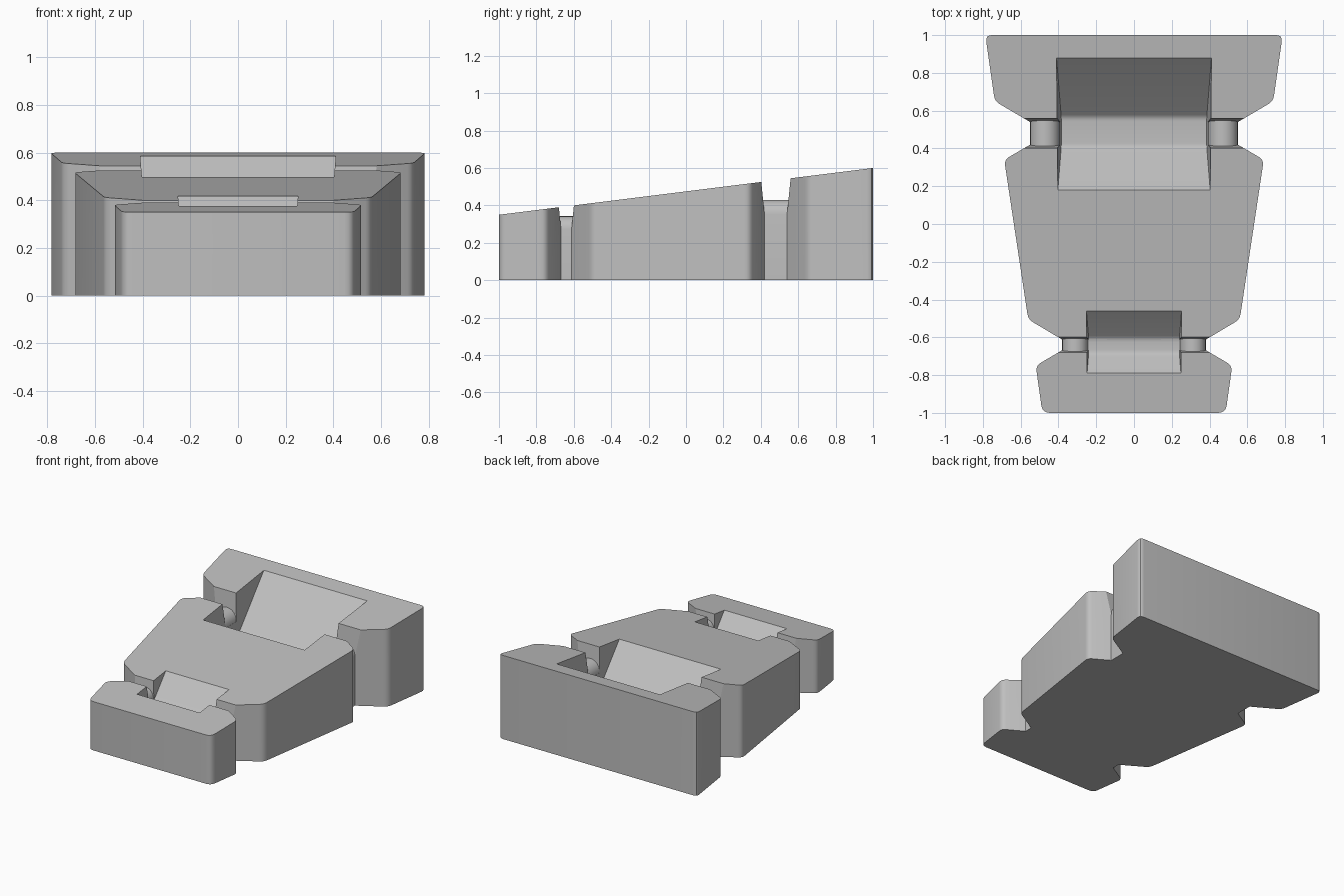
import bpy
import bmesh
from math import pi, sin, cos
from mathutils import Vector

cube = bpy.data.objects.get("Cube")
if cube:
    bpy.data.objects.remove(cube, do_unlink=True)

grey = bpy.data.materials.new("plain_grey")
grey.use_nodes = True
grey.diffuse_color = (0.52, 0.52, 0.52, 1)
grey.node_tree.nodes["Principled BSDF"].inputs["Base Color"].default_value = (0.52, 0.52, 0.52, 1)


def rounded(points, steps=4):
    """Round each (a, b, radius) corner of a closed profile."""
    result = []
    for i, (a, b, r) in enumerate(points):
        p = Vector((a, b))
        if r == 0:
            result.append(p)
            continue
        before = Vector(points[i - 1][:2]) - p
        after = Vector(points[(i + 1) % len(points)][:2]) - p
        start, end = p + before.normalized() * r, p + after.normalized() * r
        for k in range(steps + 1):
            t = k / steps
            result.append(start * (1 - t) ** 2 + p * 2 * t * (1 - t) + end * t ** 2)
    return result


def prism(name, profile, place):
    """Join two copies of a profile; place(a, b, side) gives the 3D point."""
    bm = bmesh.new()
    ends = [[bm.verts.new(place(a, b, s)) for a, b in profile] for s in (0, 1)]
    n = len(profile)
    bm.faces.new(ends[0])
    bm.faces.new(ends[1][::-1])
    for i in range(n):
        j = (i + 1) % n
        bm.faces.new((ends[0][j], ends[0][i], ends[1][i], ends[1][j]))
    bmesh.ops.recalc_face_normals(bm, faces=bm.faces)
    mesh = bpy.data.meshes.new(name)
    bm.to_mesh(mesh)
    bm.free()
    mesh.materials.append(grey)
    obj = bpy.data.objects.new(name, mesh)
    bpy.context.collection.objects.link(obj)
    return obj


def top_height(y):
    return 0.35 + 0.125 * (y + 1)


def cut(target, cutter):
    cutter.hide_render = True
    mod = target.modifiers.new("cut", "BOOLEAN")
    mod.operation = "DIFFERENCE"
    mod.solver = "EXACT"
    mod.object = cutter
    bpy.context.view_layer.objects.active = target
    bpy.ops.object.modifier_apply(modifier=mod.name)
    bpy.data.objects.remove(cutter, do_unlink=True)


# Wedge body with two pinched waists
half = [(0.485, -1, 0.04), (0.52, -0.75, 0.03), (0.38, -0.668, 0), (0.38, -0.612, 0),
        (0.56, -0.505, 0.03), (0.687, 0.34, 0.03), (0.55, 0.42, 0), (0.55, 0.54, 0),
        (0.737, 0.65, 0.03), (0.787, 1, 0.035)]
outline = half + [(-x, y, r) for x, y, r in reversed(half)]
body = prism("wedge_body", rounded(outline),
             lambda x, y, s: (x, y, top_height(y) * s))


def pocket(front, back, floor, width):
    """Cutter with 45 degree end ramps and slightly drafted sides."""
    high = 0.8
    f, b = top_height(front) - floor, top_height(back) - floor
    rise = high - floor
    profile = rounded([(front + f - rise, high, 0), (front + f, floor, 0.02),
                       (back - b, floor, 0.02), (back + rise - b, high, 0)])
    return prism("pocket_cutter", profile,
                 lambda y, z, s: ((2 * s - 1) * (width + 0.08 * (z - floor)), y, z))


def strap_slot(y0, y1, inner, outer, crown, side):
    """Cutter that leaves a rounded bar across one side of a waist."""
    r, mid = (outer - inner) / 2, (outer + inner) / 2
    base = crown - r
    arc = [(mid + r * cos(pi * k / 12), base + r * sin(pi * k / 12)) for k in range(13)]
    profile = [(outer + 0.2, base)] + arc + [(inner - 0.1, base), (inner - 0.1, 0.8), (outer + 0.2, 0.8)]
    return prism("slot_cutter", profile,
                 lambda x, z, s: (side * x, (y1 if s else y0) + (2 * s - 1) * 0.1 * (z - base), z))


# Ramped pockets, then the strap bars beside each one
cut(body, pocket(0.18, 0.88, 0.27, 0.385))
cut(body, pocket(-0.79, -0.46, 0.272, 0.24))
for side in (-1, 1):
    cut(body, strap_slot(0.42, 0.54, 0.392, 0.55, 0.43, side))
    cut(body, strap_slot(-0.668, -0.612, 0.243, 0.38, 0.342, side))

# Smooth the rounded corners and bars, keep the edges crisp
bpy.ops.object.select_all(action="DESELECT")
body.select_set(True)
bpy.context.view_layer.objects.active = body
bpy.ops.object.shade_smooth_by_angle(angle=pi / 6)
